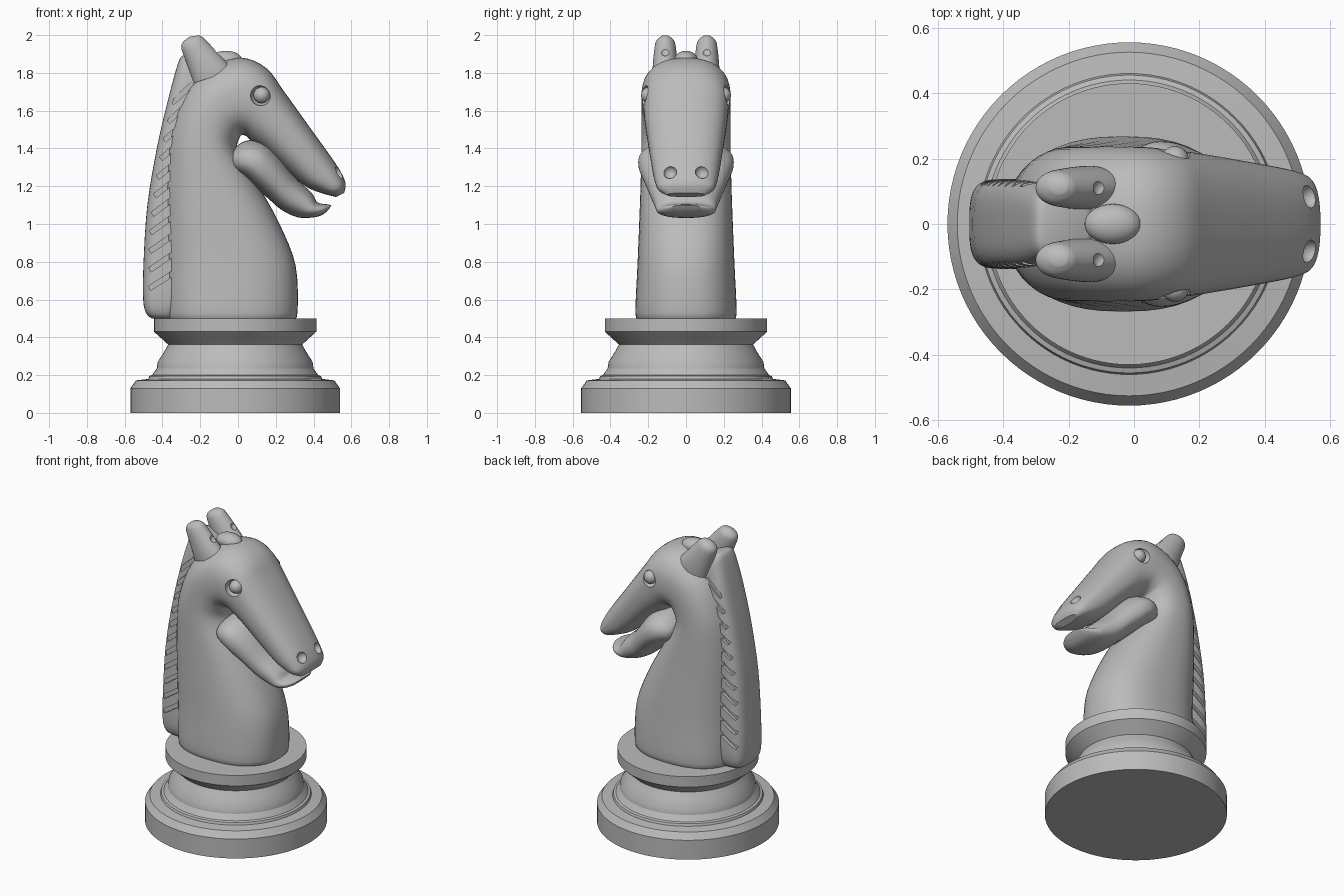
import bpy, bmesh, math
from mathutils import Vector, Matrix

old = bpy.data.objects.get("Cube")
if old:
    bpy.data.objects.remove(old, do_unlink=True)

grey = bpy.data.materials.new("stone grey")
grey.use_nodes = True
COLOUR = (0.5, 0.5, 0.5, 1)
grey.diffuse_color = COLOUR
grey.node_tree.nodes["Principled BSDF"].inputs["Base Color"].default_value = COLOUR


def make(name, bm):
    bmesh.ops.recalc_face_normals(bm, faces=bm.faces)
    mesh = bpy.data.meshes.new(name)
    bm.to_mesh(mesh)
    bm.free()
    mesh.materials.append(grey)
    ob = bpy.data.objects.new(name, mesh)
    bpy.context.scene.collection.objects.link(ob)
    return ob


def activate(ob):
    bpy.ops.object.select_all(action='DESELECT')
    ob.select_set(True)
    bpy.context.view_layer.objects.active = ob


def smooth(ob, angle=35):
    activate(ob)
    bpy.ops.object.shade_smooth_by_angle(angle=math.radians(angle))


def cut(ob, bm):
    """Subtract a bmesh from an object, then drop the cutter."""
    cutter = make("cutter", bm)
    cutter.hide_render = True
    mod = ob.modifiers.new("cut", 'BOOLEAN')
    mod.operation, mod.solver, mod.object = 'DIFFERENCE', 'EXACT', cutter
    activate(ob)
    bpy.ops.object.modifier_apply(modifier=mod.name)
    bpy.data.objects.remove(cutter, do_unlink=True)


def catmull(a, b, c, d, t):
    return 0.5 * (2 * b + (c - a) * t + (2 * a - 5 * b + 4 * c - d) * t * t
                  + (3 * b - a - 3 * c + d) * t ** 3)


def loft(name, sections, power=2.3, y=0, steps=4, sides=48):
    """Skin rounded sections; each is (x, z) on one side, (x, z) opposite, half width."""
    n = len(sections)
    rows = []
    for i in range(n - 1):
        four = [sections[min(max(i + k, 0), n - 1)] for k in (-1, 0, 1, 2)]
        for s in range(steps):
            rows.append([catmull(*v, s / steps) for v in zip(*four)])
    rows.append(sections[-1])
    bm = bmesh.new()
    rings = []
    for ax, az, bx, bz, w in rows:
        a, b = Vector((ax, y, az)), Vector((bx, y, bz))
        ring = []
        for k in range(sides):
            t = math.tau * k / sides
            c, s = math.cos(t), math.sin(t)
            u = math.copysign(abs(c) ** (2 / power), c)
            v = math.copysign(abs(s) ** (2 / power), s)
            ring.append(bm.verts.new((a + b) / 2 + (a - b) / 2 * u + Vector((0, w * v, 0))))
        rings.append(ring)
    for p, q in zip(rings, rings[1:]):
        for k in range(sides):
            j = (k + 1) % sides
            bm.faces.new((p[k], p[j], q[j], q[k]))
    bm.faces.new(rings[0])
    bm.faces.new(rings[-1])
    return make(name, bm)


def ball(bm, centre, radius, scale=(1, 1, 1)):
    m = Matrix.Translation(centre) @ Matrix.Diagonal((*scale, 1))
    bmesh.ops.create_uvsphere(bm, u_segments=32, v_segments=16, radius=radius, matrix=m)


# Turned base
profile = [(0, 0), (.555, 0), (.555, .13), (.525, .172), (.46, .18), (.455, .195), (.44, .2),
           (.415, .235), (.41, .27), (.375, .325), (.355, .362), (.43, .43), (.43, .5), (0, .5)]
bm = bmesh.new()
points = [bm.verts.new((r, 0, z)) for r, z in profile]
edges = [bm.edges.new(e) for e in zip(points, points[1:])]
bmesh.ops.spin(bm, geom=points + edges, cent=(0, 0, 0), axis=(0, 0, 1),
               angle=math.tau, steps=96, use_duplicate=False)
bmesh.ops.remove_doubles(bm, verts=bm.verts, dist=1e-4)
bmesh.ops.translate(bm, verts=bm.verts, vec=(-.015, 0, 0))
smooth(make("turned_base", bm), 25)

# Neck and head: one skin bending round the throat
horse = loft("neck_and_head", [
    (.29, .495, -.36, .495, .25), (.315, .53, -.38, .53, .268), (.305, .78, -.385, .78, .257),
    (.22, 1.0, -.39, 1.0, .248), (.11, 1.2, -.39, 1.25, .24), (.0, 1.38, -.36, 1.5, .236),
    (.01, 1.46, -.27, 1.72, .236), (.03, 1.47, -.13, 1.84, .236), (.05, 1.46, .02, 1.88, .235),
    (.08, 1.43, .15, 1.825, .226), (.15, 1.38, .245, 1.7, .216), (.25, 1.29, .385, 1.505, .195),
    (.35, 1.205, .5, 1.345, .175), (.41, 1.175, .55, 1.265, .162), (.47, 1.155, .57, 1.21, .145),
    (.52, 1.143, .562, 1.165, .1)], 2.4)
bm = bmesh.new()
for side in (-1, 1):
    ball(bm, (.12, side * .222, 1.68), .054)
    ball(bm, (.54, side * .085, 1.275), .036)
cut(horse, bm)
smooth(horse)

# Lower jaw with round cheeks
smooth(loft("lower_jaw", [
    (-.04, 1.35, -.035, 1.32, .1), (-.025, 1.395, -.015, 1.27, .2), (.04, 1.44, .05, 1.23, .247),
    (.13, 1.435, .1, 1.185, .25), (.21, 1.37, .16, 1.135, .225), (.3, 1.25, .23, 1.075, .19),
    (.39, 1.165, .31, 1.037, .165), (.42, 1.115, .38, 1.033, .155), (.47, 1.105, .44, 1.045, .125),
    (.495, 1.1, .48, 1.075, .07)], 2.3))

# Mane with slanted grooves on both sides
mane = loft("mane", [
    (-.34, .5, -.455, .5, .08), (-.33, .515, -.485, .525, .115), (-.3, .6, -.502, .6, .135),
    (-.28, .8, -.5, .8, .137), (-.26, 1.1, -.48, 1.1, .137), (-.22, 1.4, -.43, 1.4, .135),
    (-.18, 1.62, -.375, 1.64, .13), (-.13, 1.75, -.33, 1.81, .12), (-.12, 1.82, -.305, 1.88, .105),
    (-.14, 1.85, -.28, 1.895, .07)], 3.4)
bm = bmesh.new()
for side in (-1, 1):
    for i in range(11):
        z = .7 + .099 * i
        x = -.405 + .11 * max(0, (z - .95) / .74) ** 1.4
        tilt = Matrix.Rotation(-math.radians(33 + i), 4, 'Y')
        m = Matrix.Translation((x, side * .14, z)) @ tilt @ Matrix.Diagonal((.15, .05, .026, 1))
        bmesh.ops.create_cube(bm, size=1, matrix=m)
cut(mane, bm)
smooth(mane)

# Ears and eyes
for side, label in ((1, "left"), (-1, "right")):
    ear = loft(label + "_ear", [
        (-.03, 1.815, -.235, 1.745, .067), (-.055, 1.85, -.25, 1.79, .067),
        (-.11, 1.91, -.275, 1.86, .062), (-.165, 1.968, -.3, 1.93, .054),
        (-.185, 1.988, -.29, 1.965, .042), (-.205, 1.999, -.255, 1.992, .018)], 2, side * .11)
    bm = bmesh.new()
    ball(bm, (-.095, side * .11, 1.92), .03)
    cut(ear, bm)
    smooth(ear)
    bm = bmesh.new()
    ball(bm, (.125, side * .195, 1.682), .043)
    smooth(make(label + "_eye", bm))

# Forelock
bm = bmesh.new()
ball(bm, (-.065, 0, 1.87), 1, (.086, .061, .047))
smooth(make("forelock", bm))
